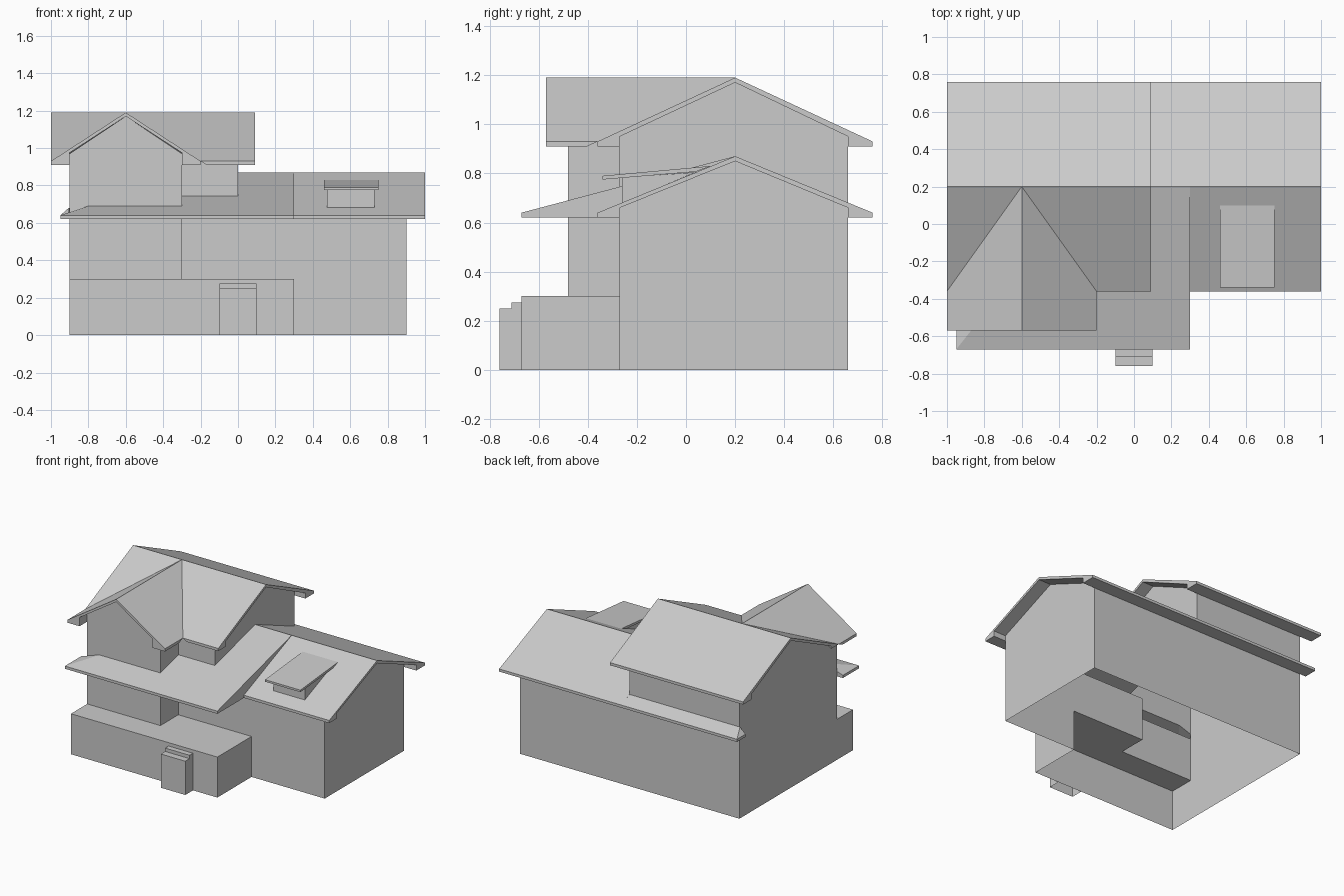
import bpy, bmesh
from mathutils import Vector

if "Cube" in bpy.data.objects:
    bpy.data.objects.remove(bpy.data.objects["Cube"])


def at(axis, d, a, b):
    """Point at depth d on an axis; (a, b) are the other two coordinates."""
    return {'x': (d, a, b), 'y': (a, d, b), 'z': (a, b, d)}[axis]


def sheet(name, polys, cuts=()):
    """Object from 3D polygons, optionally trimmed by planes (point, kept side)."""
    bm = bmesh.new()
    for p in polys:
        bm.faces.new([bm.verts.new(v) for v in p])
    bmesh.ops.remove_doubles(bm, verts=bm.verts, dist=1e-4)
    for co, no in cuts:
        bmesh.ops.bisect_plane(bm, geom=bm.verts[:] + bm.edges[:] + bm.faces[:],
                               plane_co=co, plane_no=no, clear_inner=True)
    bmesh.ops.recalc_face_normals(bm, faces=bm.faces)
    me = bpy.data.meshes.new(name)
    bm.to_mesh(me)
    bm.free()
    ob = bpy.data.objects.new(name, me)
    bpy.context.collection.objects.link(ob)
    return ob


def wall(name, axis, d, *outlines):
    return sheet(name, [[at(axis, d, *p) for p in o] for o in outlines])


def prism(name, axis, d0, d1, pts, cuts=(), skip=()):
    """Extruded profile; side faces listed in skip are left open."""
    polys = [[at(axis, d, *p) for p in pts] for d in (d0, d1)]
    for i, p in enumerate(pts):
        q = pts[(i + 1) % len(pts)]
        if i not in skip:
            polys.append([at(axis, d0, *p), at(axis, d1, *p),
                          at(axis, d1, *q), at(axis, d0, *q)])
    return sheet(name, polys, cuts)


def slope(ridge, eave, wall_pos, z_ridge, z_eave, z_in):
    """Half-gable section with a boxed eave, open at the ridge (last edge)."""
    return [(ridge, z_ridge), (eave, z_eave), (eave, z_eave - .02),
            (wall_pos, z_eave - .02), (wall_pos, z_in), (ridge, z_ridge - .02)]


# outer walls (shell, open underneath)
wall("left_wall", 'x', -.9, [(.66, 0), (.66, .95), (.2, 1.17), (-.27, .95),
                            (-.48, .96), (-.48, .3), (-.67, .3), (-.67, 0)])
wall("right_wall", 'x', .9, [(-.27, 0), (.66, 0), (.66, .66), (.2, .85), (-.27, .66)])
wall("back_wall", 'y', .66, [(-.9, 0), (.9, 0), (.9, .66), (0, .66), (0, .95), (-.9, .95)])
wall("front_wall", 'y', -.27, [(.9, 0), (.9, .66), (.3, .66), (.3, .62),
                              (-.3, .62), (-.3, .3), (.3, .3), (.3, 0)])
wall("upper_front_wall", 'y', -.27, [(-.3, .745), (0, .745), (0, .95), (-.3, .95)])
wall("upper_right_wall", 'x', 0, [(-.27, .745), (.2, .87), (.66, .68),
                                 (.66, .95), (.2, 1.17), (-.27, .95)])

# front bay
wall("bay_front", 'y', -.48, [(-.9, .3), (-.3, .3), (-.3, .62), (-.9, .62)],
     [(-.9, .657), (-.8, .69), (-.3, .69), (-.3, .97), (-.6, 1.17), (-.9, .97)])
wall("bay_side", 'x', -.3, [(-.48, .3), (-.27, .3), (-.27, .62), (-.48, .62)],
     [(-.48, .69), (-.27, .745), (-.27, .97), (-.48, .97)])

# porch base and steps
wall("porch_floor", 'z', .3, [(-.9, -.67), (.3, -.67), (.3, -.27), (-.3, -.27),
                             (-.3, -.48), (-.9, -.48)])
wall("porch_front", 'y', -.67, [(-.9, 0), (.3, 0), (.3, .3), (-.9, .3)])
wall("porch_side", 'x', .3, [(-.67, 0), (-.27, 0), (-.27, .3), (-.67, .3)])
prism("steps", 'x', -.1, .1, [(-.67, 0), (-.67, .275), (-.71, .275), (-.71, .25),
                             (-.76, .25), (-.76, 0)], skip=(0, 5))

# porch roof: long ramp up to the ridge, hipped at the left
sheet("porch_roof", [
    [(-.95, -.67, .64), (.3, -.67, .64), (.3, .2, .87), (0, .2, .87), (0, -.27, .745),
     (-.3, -.27, .745), (-.3, -.48, .69), (-.8, -.48, .69)],
    [(-.95, -.67, .64), (-.8, -.48, .69), (-.9, -.48, .657), (-.95, -.48, .64)],
    [(-.95, -.67, .62), (.3, -.67, .62), (.3, -.67, .64), (-.95, -.67, .64)],
    [(-.95, -.67, .62), (-.95, -.67, .64), (-.95, -.48, .64), (-.95, -.48, .62)],
    [(-.95, -.48, .62), (-.95, -.48, .64), (-.9, -.48, .657), (-.9, -.48, .62)],
    [(-.95, -.67, .62), (.3, -.67, .62), (.3, -.27, .62), (-.3, -.27, .62),
     (-.3, -.48, .62), (-.95, -.48, .62)],
    [(.3, -.67, .62), (.3, -.67, .64), (.3, .2, .87), (.3, -.36, .64), (.3, -.36, .62)]])

# lower roof
prism("lower_roof_front", 'x', .3, 1, slope(.2, -.36, -.27, .87, .64, .66), skip=(5,))
prism("lower_roof_back", 'x', 0, 1, slope(.2, .76, .66, .87, .64, .66), skip=(5,))
sheet("back_eave", [
    [(-.95, .76, .64), (0, .76, .64), (0, .66, .68), (-.905, .66, .68)],
    [(-.95, .76, .64), (-.905, .66, .68), (-.95, .66, .64)],
    [(-.95, .76, .62), (0, .76, .62), (0, .76, .64), (-.95, .76, .64)],
    [(-.95, .76, .62), (-.95, .76, .64), (-.95, .66, .64), (-.95, .66, .62)],
    [(-.95, .66, .62), (-.95, .66, .64), (-.905, .66, .68), (-.9, .66, .62)],
    [(-.95, .76, .62), (0, .76, .62), (0, .66, .62), (-.95, .66, .62)]])

# upper roof, its front slope trimmed at the valleys of the cross gable
front = slope(.2, -.36, -.27, 1.19, .93, .95)
apex = Vector((-.6, .2, 1.19))
prism("upper_roof_back", 'x', -1, .09, slope(.2, .76, .66, 1.19, .93, .95), skip=(5,))
for side, end, label in ((1, .09, "right"), (-1, -1, "left")):
    prism("upper_roof_front_" + label, 'x', -.6, end, front,
          cuts=[(apex, (side * .26, 0, .4))], skip=(5,))
    # cross gable, trimmed where it meets the upper roof
    prism("cross_gable_" + label, 'y', -.57, .2,
          slope(-.6, -.6 + side * .4, -.6 + side * .3, 1.19, .93, .975),
          cuts=[(apex, (0, -.26, .56))], skip=(5,))

# dormer
prism("dormer_walls", 'x', .475, .73, [(-.26, .68), (-.26, .783), (.04, .805)], skip=(1, 2))
prism("dormer_roof", 'x', .46, .75, [(-.34, .775), (-.34, .79), (.1, .83), (.04, .807)])
